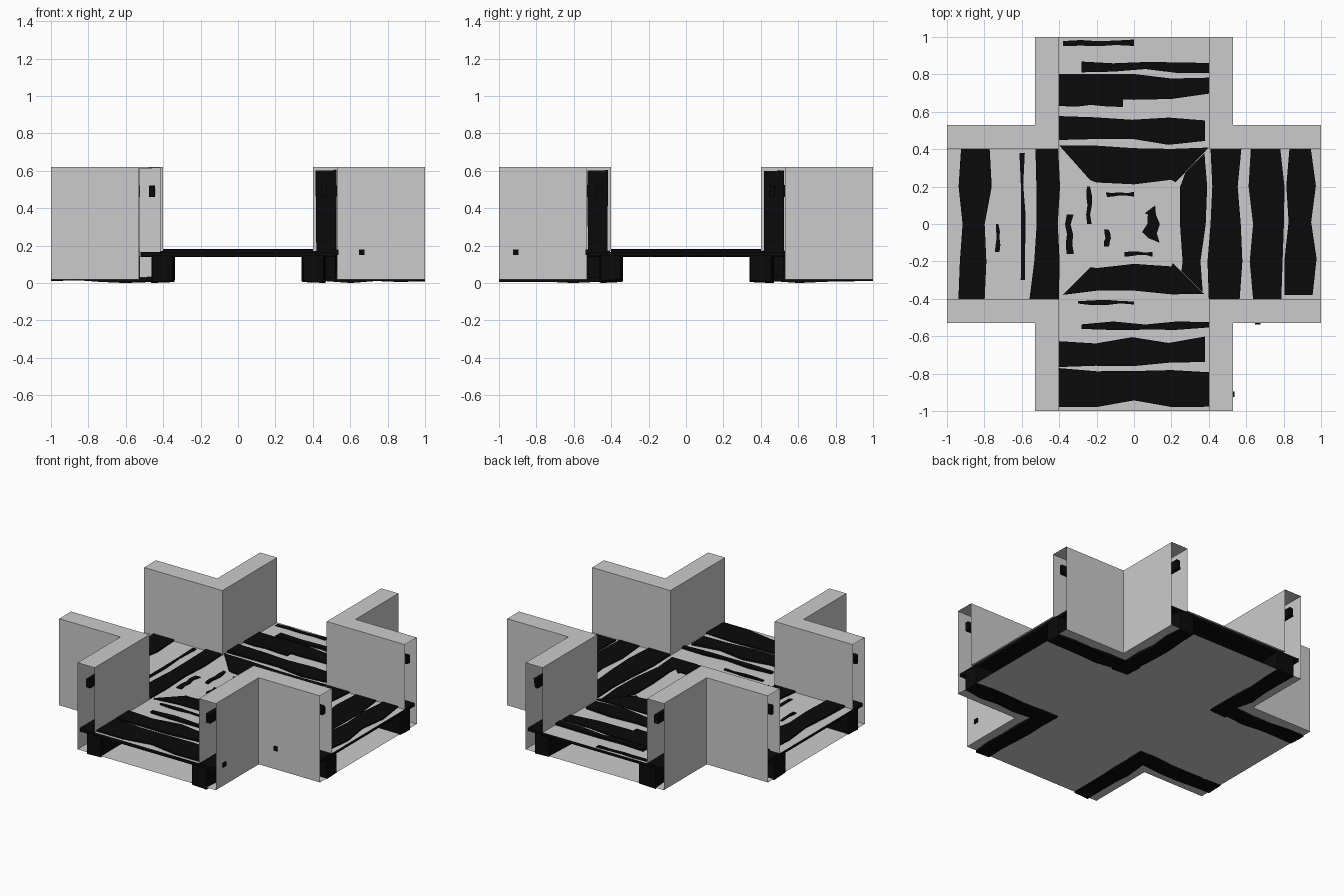
import bpy, bmesh, math, random
from mathutils import Matrix

if "Cube" in bpy.data.objects:
    bpy.data.objects.remove(bpy.data.objects["Cube"])

random.seed(4)
IN, OUT, END = 0.40, 0.53, 1.0
BASE, FLOOR, TOP = 0.02, 0.17, 0.62

black = bpy.data.materials.new("dark_wood")
black.diffuse_color = (0.003, 0.003, 0.003, 1)
black.use_nodes = True
black.node_tree.nodes["Principled BSDF"].inputs["Base Color"].default_value = black.diffuse_color


def finish(name, bm, dark=False):
    bmesh.ops.recalc_face_normals(bm, faces=bm.faces)
    me = bpy.data.meshes.new(name)
    bm.to_mesh(me)
    bm.free()
    ob = bpy.data.objects.new(name, me)
    bpy.context.collection.objects.link(ob)
    if dark:
        me.materials.append(black)
    return ob


def turn(bm, k):
    bmesh.ops.rotate(bm, verts=bm.verts, cent=(0, 0, 0),
                     matrix=Matrix.Rotation(k * math.pi / 2, 3, 'Z'))


def box(bm, x0, x1, y0, y1, z0, z1, jit=0.0):
    r = bmesh.ops.create_cube(bm, size=1)
    for v in r["verts"]:
        v.co = [(a + b) / 2 + c * (b - a) + random.uniform(-jit, jit)
                for (a, b), c in zip(((x0, x1), (y0, y1), (z0, z1)), v.co)]


def prism(bm, pts, z0, z1):
    lo = [bm.verts.new((x, y, z0)) for x, y in pts]
    hi = [bm.verts.new((x, y, z1)) for x, y in pts]
    n = len(pts)
    bm.faces.new(lo[::-1])
    bm.faces.new(hi)
    for i in range(n):
        j = (i + 1) % n
        bm.faces.new((lo[i], lo[j], hi[j], hi[i]))


def loft(bm, rows):
    # quads between successive rows of points
    vs = [[bm.verts.new(p) for p in row] for row in rows]
    for a, b in zip(vs, vs[1:]):
        for i in range(len(a) - 1):
            bm.faces.new((a[i], a[i + 1], b[i + 1], b[i]))


# base plate: flat cross under everything
bm = bmesh.new()
cross = []
for sx, sy in ((1, 1), (-1, 1), (-1, -1), (1, -1)):
    pts = [(sx * END, sy * OUT), (sx * OUT, sy * OUT), (sx * OUT, sy * END)]
    cross += pts if sx * sy > 0 else pts[::-1]
bm.faces.new([bm.verts.new((x, y, BASE)) for x, y in cross])
base = finish("base_plate", bm)

# four floor panels meeting on the diagonals
for k in range(4):
    bm = bmesh.new()
    shape = [(0, 0), (IN, IN), (IN, END), (-IN, END), (-IN, IN)]
    bm.faces.new([bm.verts.new((x, y, FLOOR)) for x, y in shape])
    turn(bm, k)
    finish("floor_panel", bm)

# four L-shaped hollow corner walls, open at the ends
for k in range(4):
    bm = bmesh.new()
    prof = ((OUT, BASE), (OUT, TOP), (IN, TOP), (IN, FLOOR))
    loft(bm, [[(r, END, z) for r, z in prof],
              [(r, r, z) for r, z in prof],
              [(END, r, z) for r, z in prof]])
    # outward side must face away from the hollow
    turn(bm, k)
    finish("corner_wall", bm)

# raised dark floorboards: (near, far, left, right) per arm
thin = [(.82, .865, -.28, .4), (.955, .98, -.38, 0), (.15, .17, -.15, 0)]
boards = {
    0: [(.64, .695, -.4, -.06), (.68, .79, -.4, .4), (.44, .57, -.4, .38),
        (.22, .405, -.4, .4)] + thin,
    1: [(.78, .92, -.4, .4), (.41, .54, -.4, .4), (.585, .61, -.3, .38),
        (.33, .36, -.16, .05), (.72, .74, -.15, 0), (.23, .25, 0, .2),
        (.13, .155, -.12, -.03)],
    2: [(.78, .96, -.4, .4), (.62, .755, -.38, .4), (.53, .56, -.4, .28),
        (.22, .375, -.4, .4), (.41, .43, 0, .3), (.15, .17, -.1, .05)],
    3: [(.06, .125, -.1, .1), (.26, .375, -.4, .4), (.41, .56, -.4, .4),
        (.62, .79, -.4, .4), (.82, .96, -.4, .38)],
}
for k, bands in boards.items():
    bm = bmesh.new()
    for d0, d1, l0, l1 in bands:
        steps = [l0 + (l1 - l0) * i / 4 for i in range(5)]
        amp = min(0.02, (d1 - d0) * 0.3)
        near = [(l, d0 + random.uniform(-amp, amp)) for l in steps]
        far = [(l, d1 + random.uniform(-amp, amp)) for l in steps]
        # boards in the crossing are clipped to the diagonals
        pts = [(max(-d, min(d, l)) if d < IN else l, d)
               for l, d in near + far[::-1]]
        prism(bm, pts, 0.155, random.uniform(0.174, 0.183))
    turn(bm, k)
    finish("raised_floorboards", bm, True)

# continuous layer of boards beneath the floor panels
for k in range(4):
    bm = bmesh.new()
    n = 6
    for i in range(n):
        d0, d1 = [IN + (END - 0.01 - IN) * (i + j) / n for j in (0, 1)]
        box(bm, -0.52, 0.52, d0, d1, random.uniform(.138, .146), 0.166)
    prism(bm, [(0, 0), (IN, IN), (-IN, IN)], 0.143, 0.165)
    turn(bm, k)
    finish("under_boards", bm, True)

# rough beams along both edges of each arm, bottoms slightly uneven
for k in range(4):
    for s in (-1, 1):
        bm = bmesh.new()
        rows = []
        for i in range(6):
            y = 0.34 + (END - 0.34) * i / 5
            a = 0.345 + random.uniform(-.008, .008)
            b = 0.46 + random.uniform(-.01, .01)
            z = 0 if i == 2 else random.uniform(.004, .016)
            ring = [(a, z + .005), (b, z), (b, .15), (a, .15)]
            rows.append([(s * x, y, h) for x, h in ring + ring[:1]])
        loft(bm, rows)
        bmesh.ops.remove_doubles(bm, verts=bm.verts, dist=1e-5)
        bmesh.ops.holes_fill(bm, edges=bm.edges, sides=4)
        turn(bm, k)
        finish("floor_beam", bm, True)

# thin rails inside the wall hollows
for k in range(4):
    for s in (-1, 1):
        bm = bmesh.new()
        x0, x1 = sorted((s * 0.447, s * 0.475))
        box(bm, x0, x1, 0.5, 0.985, 0.46, 0.52, 0.004)
        turn(bm, k)
        finish("wall_rail", bm, True)

# corner posts hidden in the wall corners; one is pale and pokes through
for sx in (-1, 1):
    for sy in (-1, 1):
        bm = bmesh.new()
        pale = sx < 0 and sy < 0
        (x0, x1), (y0, y1) = [sorted((s * 0.418, s * 0.524)) for s in (sx, sy)]
        box(bm, x0, x1, y0, y1, 0.03, 0.615 if pale else 0.6, 0.005)
        finish("corner_post", bm, not pale)

# board ends breaking through the outer walls
bm = bmesh.new()
box(bm, 0.648, 0.675, -0.537, -0.5, 0.15, 0.18)
box(bm, 0.5, 0.537, -0.925, -0.895, 0.15, 0.18)
finish("board_ends", bm, True)
